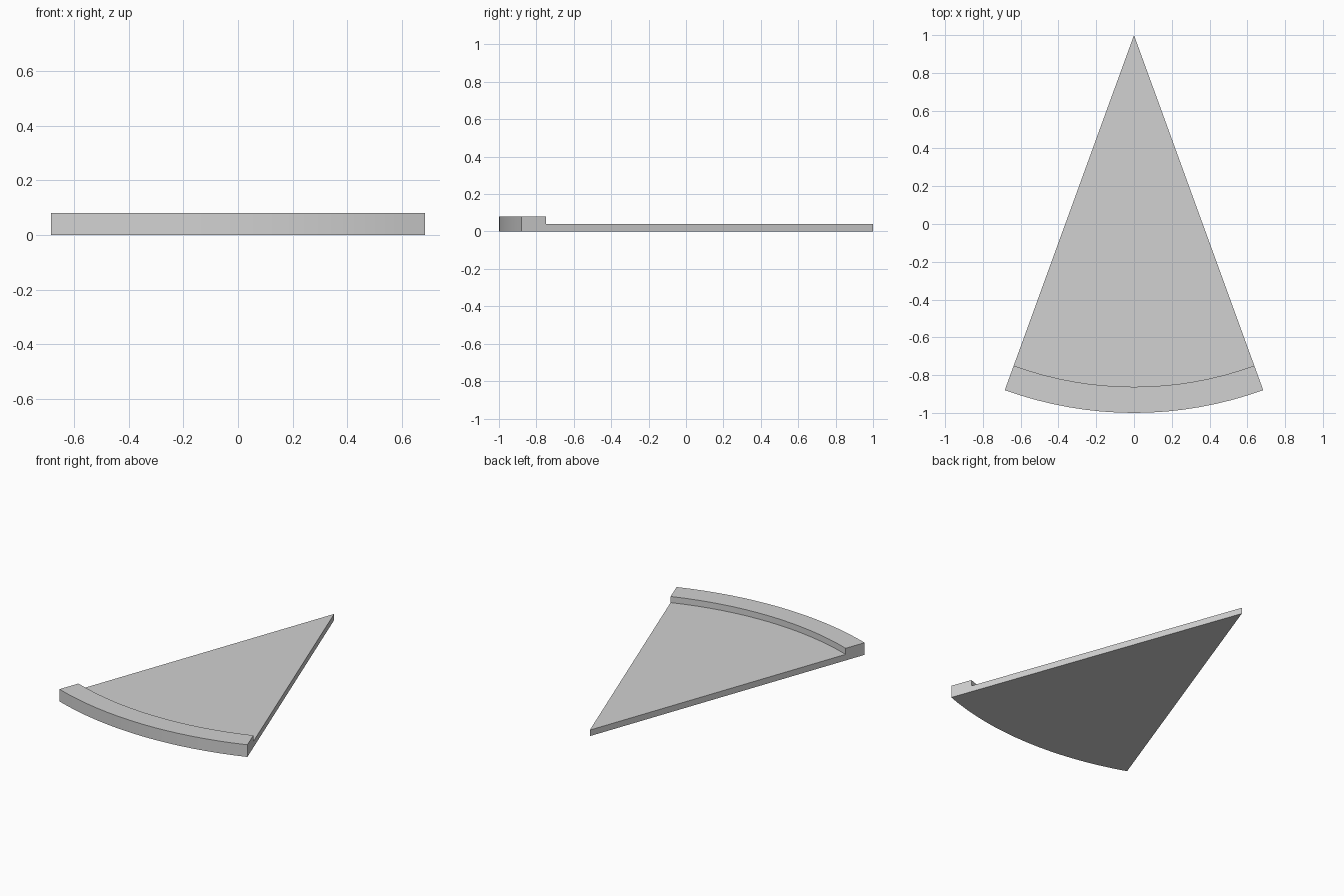
import bpy, bmesh, math
from mathutils import Vector, Matrix

if "Cube" in bpy.data.objects:
    bpy.data.objects.remove(bpy.data.objects["Cube"])

R, R_IN = 2.0, 1.862          # outer radius, inner radius of the raised rim
THIN, THICK = 0.04, 0.08      # slab and rim heights
HALF = math.radians(20)
STEPS = 16
APEX = Vector((0, 1, 0))

mat = bpy.data.materials.new("light_grey")
mat.diffuse_color = (0.64, 0.64, 0.64, 1)
mat.use_nodes = True
mat.node_tree.nodes["Principled BSDF"].inputs["Base Color"].default_value = mat.diffuse_color

# Radial cross-section of slab with raised rim, swept about the apex
bm = bmesh.new()
profile = [(0, 0), (R, 0), (R, THICK), (R_IN, THICK), (R_IN, THIN), (0, THIN)]
start = Matrix.Rotation(-HALF, 3, 'Z')
verts = [bm.verts.new(APEX + start @ Vector((0, -r, z))) for r, z in profile]
end_cap = bm.faces.new(verts)
bmesh.ops.spin(bm, geom=[end_cap], cent=APEX, axis=(0, 0, 1),
               angle=2 * HALF, steps=STEPS, use_duplicate=False)

# The starting cap may be consumed by the sweep: close any open boundary
bmesh.ops.remove_doubles(bm, verts=bm.verts, dist=1e-5)
border = [e for e in bm.edges if len(e.link_faces) == 1]
if border:
    bmesh.ops.holes_fill(bm, edges=border, sides=0)

# Merge the flat fans into single clean faces
bmesh.ops.dissolve_limit(bm, angle_limit=math.radians(0.5),
                         verts=bm.verts, edges=bm.edges)
bmesh.ops.recalc_face_normals(bm, faces=bm.faces)

mesh = bpy.data.meshes.new("wedge_with_rim")
bm.to_mesh(mesh)
bm.free()
mesh.materials.append(mat)
obj = bpy.data.objects.new("wedge_with_rim", mesh)
bpy.context.collection.objects.link(obj)

# Smooth arc, sharp rims
bpy.context.view_layer.objects.active = obj
obj.select_set(True)
bpy.ops.object.shade_smooth_by_angle(angle=math.radians(30))
